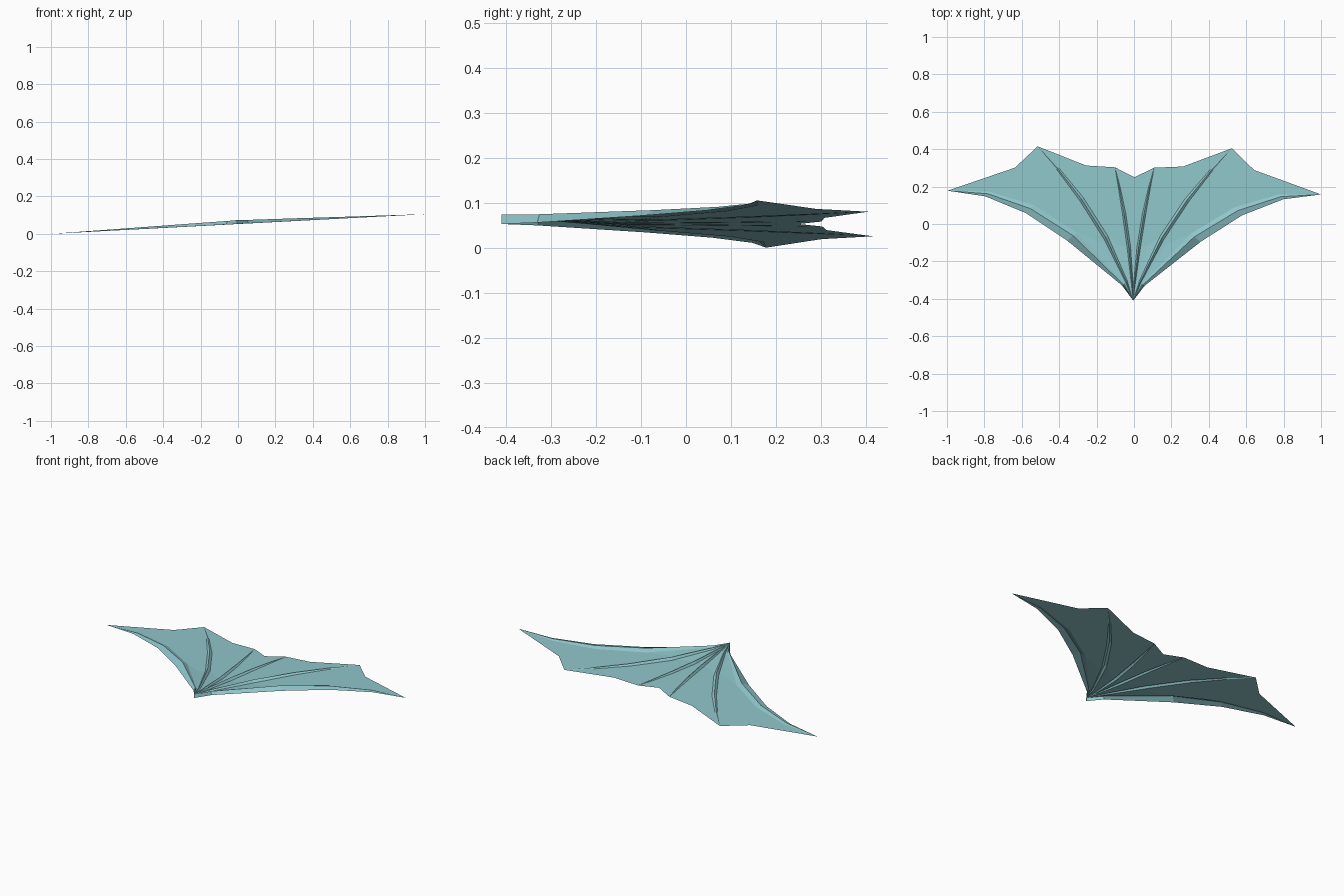
import bpy, bmesh, math
from mathutils import Vector

if "Cube" in bpy.data.objects:
    bpy.data.objects.remove(bpy.data.objects["Cube"])

APEX = Vector((0, -0.41))
T = [0, 0.12, 0.4, 0.65, 0.85, 1]      # stations along every ray
ROOT_H = 0.021                         # thickness at the pointed root


def base_h(t):
    return ROOT_H * max(0, 1 - t / 0.25)


def crest_h(t):
    return ROOT_H * (1 - t) ** 0.8


def ray(end, ctrl):
    """Curved ray from the root to the trailing edge."""
    e, c = Vector(end), Vector(ctrl)
    return [APEX * (1 - t) ** 2 + c * 2 * t * (1 - t) + e * t * t for t in T]


def lift(pts, height):
    return [(p[0], p[1], height(t)) for p, t in zip(pts, T)]


def rib(end, ctrl, width):
    """Raised finger bone: base, crest, base."""
    pts = ray(end, ctrl)
    d = (pts[-1] - APEX).normalized()
    side = Vector((d.y, -d.x))
    out = []
    for s, h in ((1, base_h), (0, crest_h), (-1, base_h)):
        out.append(lift([p + side * s * width * t * (1 - t)
                         for p, t in zip(pts, T)], h))
    return out


# Leading edge: outer rim, bone crest, inner foot
rim = [(0, -0.41), (0.06, -0.33), (0.357, -0.092), (0.578, 0.052), (0.798, 0.14), (1, 0.168)]
crest = [(0, -0.41), (0.052, -0.325), (0.325, -0.065), (0.555, 0.077), (0.785, 0.154), (1, 0.168)]
foot = [(0, -0.41), (0.048, -0.32), (0.303, -0.05), (0.537, 0.095), (0.775, 0.166), (1, 0.168)]
rays = [lift(rim, lambda t: 0), lift(crest, crest_h), lift(foot, base_h)]

# Membrane panels and finger ribs, from the tip round to the centre line
rays.append(lift(ray((0.64, 0.295), (0.17, 0.0)), base_h))
rays += rib((0.52, 0.41), (0.14, 0.02), 0.055)
rays.append(lift(ray((0.26, 0.31), (0.08, -0.03)), base_h))
rays += rib((0.105, 0.302), (0.02, -0.05), 0.04)
rays.append(lift(ray((0, 0.25), (0, -0.08)), base_h))

bm = bmesh.new()
grid = [[bm.verts.new(p) for p in r] for r in rays]
for a, b in zip(grid, grid[1:]):
    for k in range(len(T) - 1):
        bm.faces.new((a[k], a[k + 1], b[k + 1], b[k]))
bmesh.ops.remove_doubles(bm, verts=bm.verts, dist=0.0005)
mesh = bpy.data.meshes.new("wing_membrane")
bm.to_mesh(mesh)
bm.free()

wing = bpy.data.objects.new("wing_membrane", mesh)
bpy.context.collection.objects.link(wing)
mod = wing.modifiers.new("mirror", "MIRROR")
mod.use_clip = True

# Slight bank and turn
wing.rotation_euler = (0, -0.0525, -0.01)
wing.location = (0, 0, 0.0525)

mat = bpy.data.materials.new("teal")
mat.diffuse_color = (0.28, 0.57, 0.6, 1)
mat.use_nodes = True
mat.node_tree.nodes["Principled BSDF"].inputs["Base Color"].default_value = mat.diffuse_color
mesh.materials.append(mat)
